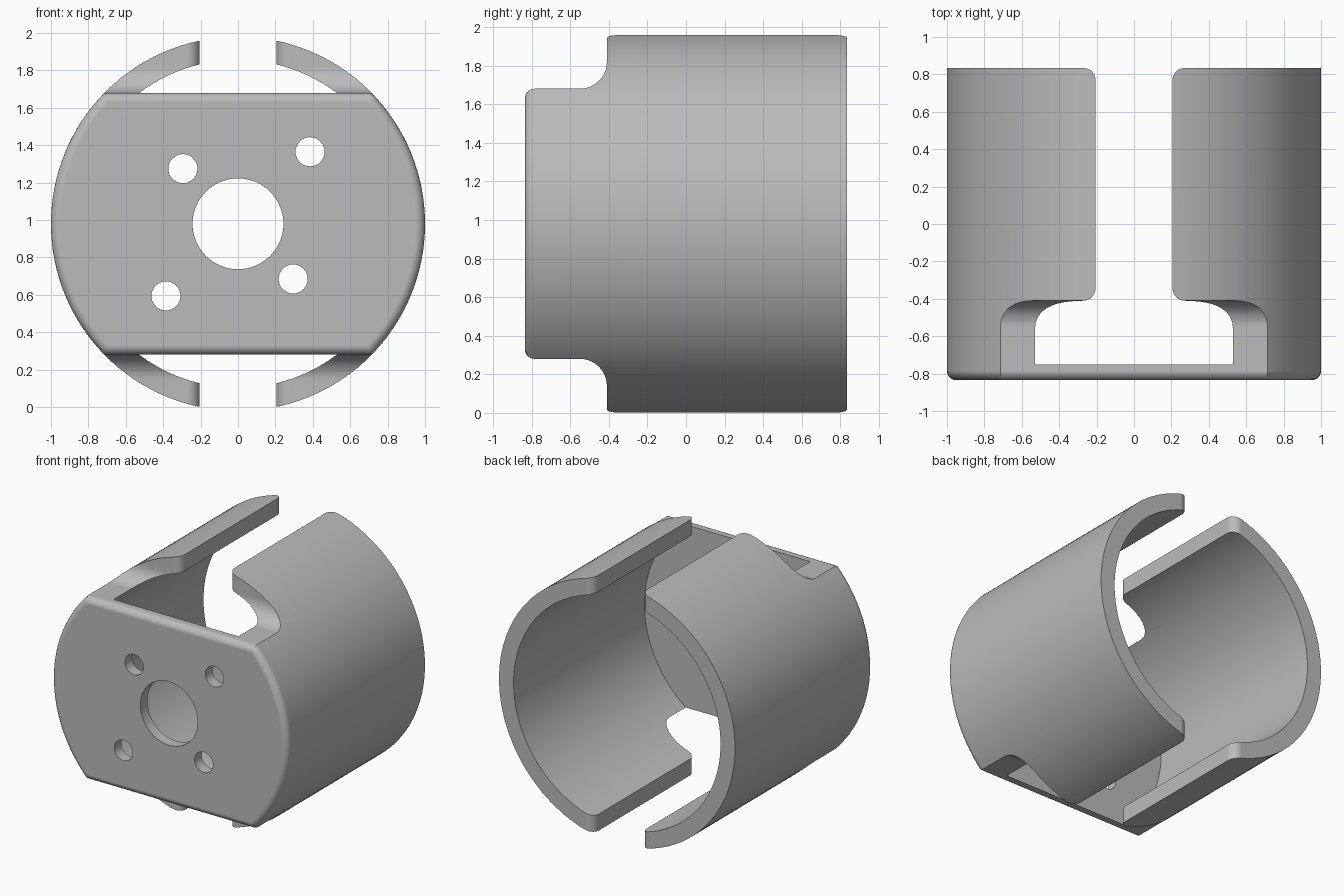
import bpy, bmesh, math
from mathutils import Vector

if "Cube" in bpy.data.objects:
    bpy.data.objects.remove(bpy.data.objects["Cube"])

R, BORE, FLAT, CZ = 1.0, 0.877, 0.70, 0.98
FRONT, BACK, WALL, TAB = -0.835, 0.835, -0.75, -0.41
SLOT, ROUND, FILLET = 0.205, 0.07, 0.14


def prism(name, points, axis, lo, hi):
    """Extrude a closed 2D outline along an axis from lo to hi."""
    bm = bmesh.new()

    def place(p, t):
        co = list(p)
        co.insert(axis, t)
        return Vector(co) + Vector((0, 0, CZ))

    face = bm.faces.new([bm.verts.new(place(p, lo)) for p in points])
    shift = Vector((0, 0, 0))
    shift[axis] = hi - lo
    new = bmesh.ops.extrude_face_region(bm, geom=[face], use_keep_orig=True)["geom"]
    moved = [g for g in new if isinstance(g, bmesh.types.BMVert)]
    bmesh.ops.translate(bm, verts=moved, vec=shift)
    bmesh.ops.recalc_face_normals(bm, faces=bm.faces)
    mesh = bpy.data.meshes.new(name)
    bm.to_mesh(mesh)
    bm.free()
    ob = bpy.data.objects.new(name, mesh)
    bpy.context.collection.objects.link(ob)
    return ob


def arc(cx, cy, r, a0, a1, n=10):
    angles = [math.radians(a0 + (a1 - a0) * i / n) for i in range(n + 1)]
    return [(cx + r * math.cos(a), cy + r * math.sin(a)) for a in angles]


def circle(cx, cz, r, n):
    return arc(cx, cz, r, 0, 360, n)[:-1]


def cut(ob, cutter):
    cutter.hide_render = True
    mod = ob.modifiers.new("cut", "BOOLEAN")
    mod.operation, mod.solver, mod.object = "DIFFERENCE", "EXACT", cutter
    bpy.context.view_layer.objects.active = ob
    bpy.ops.object.modifier_apply(modifier=mod.name)
    bpy.data.objects.remove(cutter)


# Outer drum with two filleted flats at the front
body = prism("motor_mount_housing", circle(0, 0, R, 128), 1, FRONT, BACK)
step = [(-2, FLAT)] + arc(TAB - FILLET, FLAT + FILLET, FILLET, -90, 0) + [(TAB, 2), (-2, 2)]
for side in (1, -1):
    cut(body, prism("flat_cutter", [(y, side * z) for y, z in step], 0, -2, 2))

# Rounded rim around the front plate
bm = bmesh.new()
bm.from_mesh(body.data)
rim = [e for e in bm.edges if all(abs(v.co.y - FRONT) < 1e-4 for v in e.verts)]
bmesh.ops.bevel(bm, geom=rim, offset=0.05, segments=6, profile=0.5, affect="EDGES")
bm.to_mesh(body.data)
bm.free()

# Hollow interior behind the front plate
cut(body, prism("bore_cutter", circle(0, 0, BORE, 128), 1, WALL, 2))

# Top and bottom slots, flared to round the tab corners
wide = SLOT + ROUND
half = [(wide, TAB - 0.03)] + arc(wide, TAB + ROUND, ROUND, 270, 180)
half += arc(wide, BACK - ROUND, ROUND, 180, 90) + [(wide, BACK + 0.1)]
outline = half + [(-x, y) for x, y in reversed(half)]
for lo, hi in ((0.78, 2), (-2, -0.78)):
    cut(body, prism("slot_cutter", outline, 2, lo, hi))

# Shaft hole and four screw holes on the diagonals
cut(body, prism("shaft_cutter", circle(0, 0, 0.243, 64), 1, -2, -0.6))
for angle, dist in ((45, 0.545), (135, 0.417), (225, 0.545), (315, 0.417)):
    a = math.radians(angle)
    hole = circle(dist * math.cos(a), dist * math.sin(a), 0.078, 32)
    cut(body, prism("screw_cutter", hole, 1, -2, -0.6))

# Single plain grey material
grey = bpy.data.materials.new("plain_grey")
grey.use_nodes = True
colour = (0.5, 0.5, 0.5, 1)
grey.diffuse_color = colour
grey.node_tree.nodes["Principled BSDF"].inputs["Base Color"].default_value = colour
body.data.materials.clear()
body.data.materials.append(grey)

# Smooth curves, crisp edges
bpy.ops.object.select_all(action="DESELECT")
body.select_set(True)
bpy.context.view_layer.objects.active = body
bpy.ops.object.shade_smooth_by_angle(angle=math.radians(30))
weighted = body.modifiers.new("even_shading", "WEIGHTED_NORMAL")
weighted.keep_sharp = True
